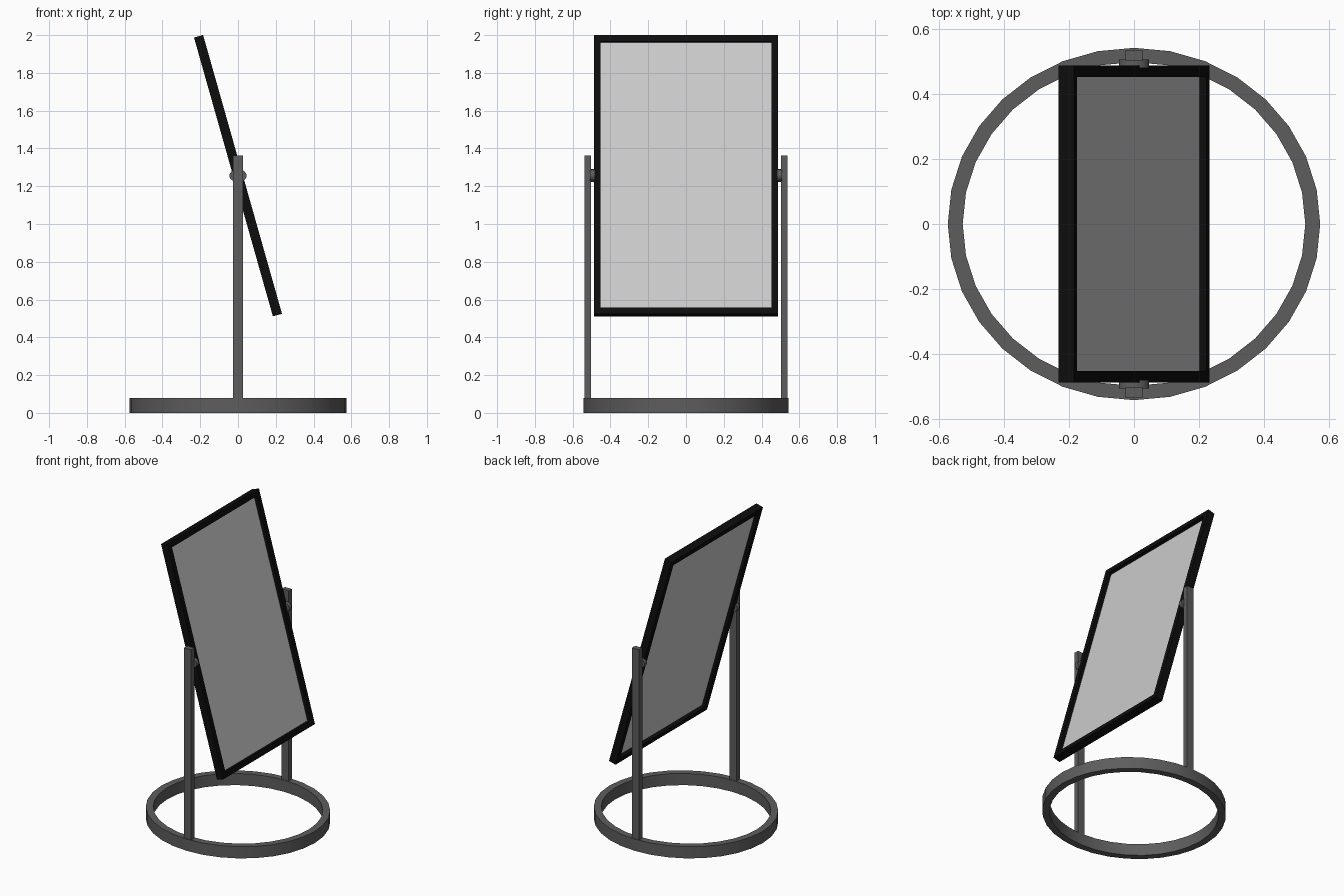
import bpy, bmesh, math
from mathutils import Matrix, Vector

if "Cube" in bpy.data.objects:
    bpy.data.objects.remove(bpy.data.objects["Cube"])

TILT = math.radians(-15.8)
PIVOT_Z = 1.256


def material(name, v):
    m = bpy.data.materials.new(name)
    m.diffuse_color = (v, v, v, 1)
    m.use_nodes = True
    m.node_tree.nodes["Principled BSDF"].inputs["Base Color"].default_value = m.diffuse_color
    return m


METAL = material("dark_metal", 0.11)
BLACK = material("black_frame", 0.004)


def finish(name, bm, mat=None, smooth=False):
    bmesh.ops.recalc_face_normals(bm, faces=bm.faces)
    me = bpy.data.meshes.new(name)
    bm.to_mesh(me)
    bm.free()
    ob = bpy.data.objects.new(name, me)
    bpy.context.collection.objects.link(ob)
    if mat:
        me.materials.append(mat)
    if smooth:
        bpy.ops.object.select_all(action='DESELECT')
        ob.select_set(True)
        bpy.context.view_layer.objects.active = ob
        bpy.ops.object.shade_smooth_by_angle(angle=math.radians(35))
    return ob


def box(name, size, centre, mat=None):
    bm = bmesh.new()
    bmesh.ops.create_cube(bm, size=1, matrix=Matrix.Translation(centre) @ Matrix.Diagonal((*size, 1)))
    return finish(name, bm, mat)


def loft(bm, loops):
    # bridge a closed sequence of vertex loops
    rings = [[bm.verts.new(p) for p in lp] for lp in loops]
    for a, b in zip(rings, rings[1:] + rings[:1]):
        n = len(a)
        for i in range(n):
            j = (i + 1) % n
            bm.faces.new((a[i], a[j], b[j], b[i]))


# oval base ring
def oval(rx, ry, z, n=32):
    return [(rx * math.cos(2 * math.pi * i / n), ry * math.sin(2 * math.pi * i / n), z) for i in range(n)]


bm = bmesh.new()
loft(bm, [oval(0.574, 0.543, 0), oval(0.574, 0.543, 0.079),
          oval(0.528, 0.499, 0.079), oval(0.528, 0.499, 0)])
finish("base_ring", bm, METAL, True)

# uprights and pivot knobs on both sides
for side, s in (("left", -1), ("right", 1)):
    box(side + "_post", (0.052, 0.034, 1.322), (0, s * 0.52, 0.701), METAL)
    bm = bmesh.new()
    bmesh.ops.create_cone(bm, cap_ends=True, segments=16, radius1=1, radius2=1, depth=1)
    bm.transform(Matrix.Translation((0, s * 0.494, PIVOT_Z)) @ Matrix.Diagonal((0.046, 0.026, 0.034, 1))
                 @ Matrix.Rotation(math.pi / 2, 4, 'X'))
    finish(side + "_pivot_knob", bm, METAL, True)


# tilted mirror frame
def rect(x, hy, hz):
    return [(x, -hy, -hz), (x, hy, -hz), (x, hy, hz), (x, -hy, hz)]


tilt = Matrix.Translation((0, 0, PIVOT_Z)) @ Matrix.Rotation(TILT, 4, 'Y')
bm = bmesh.new()
loft(bm, [rect(-0.025, 0.488, 0.767), rect(0.025, 0.488, 0.767),
          rect(0.025, 0.453, 0.732), rect(-0.025, 0.453, 0.732)])
finish("mirror_frame", bm, BLACK).matrix_world = tilt

# thin mirror panel set halfway into the frame
panel = box("mirror_panel", (0.004, 0.912, 1.47), (0, 0, 0))
panel.matrix_world = tilt
